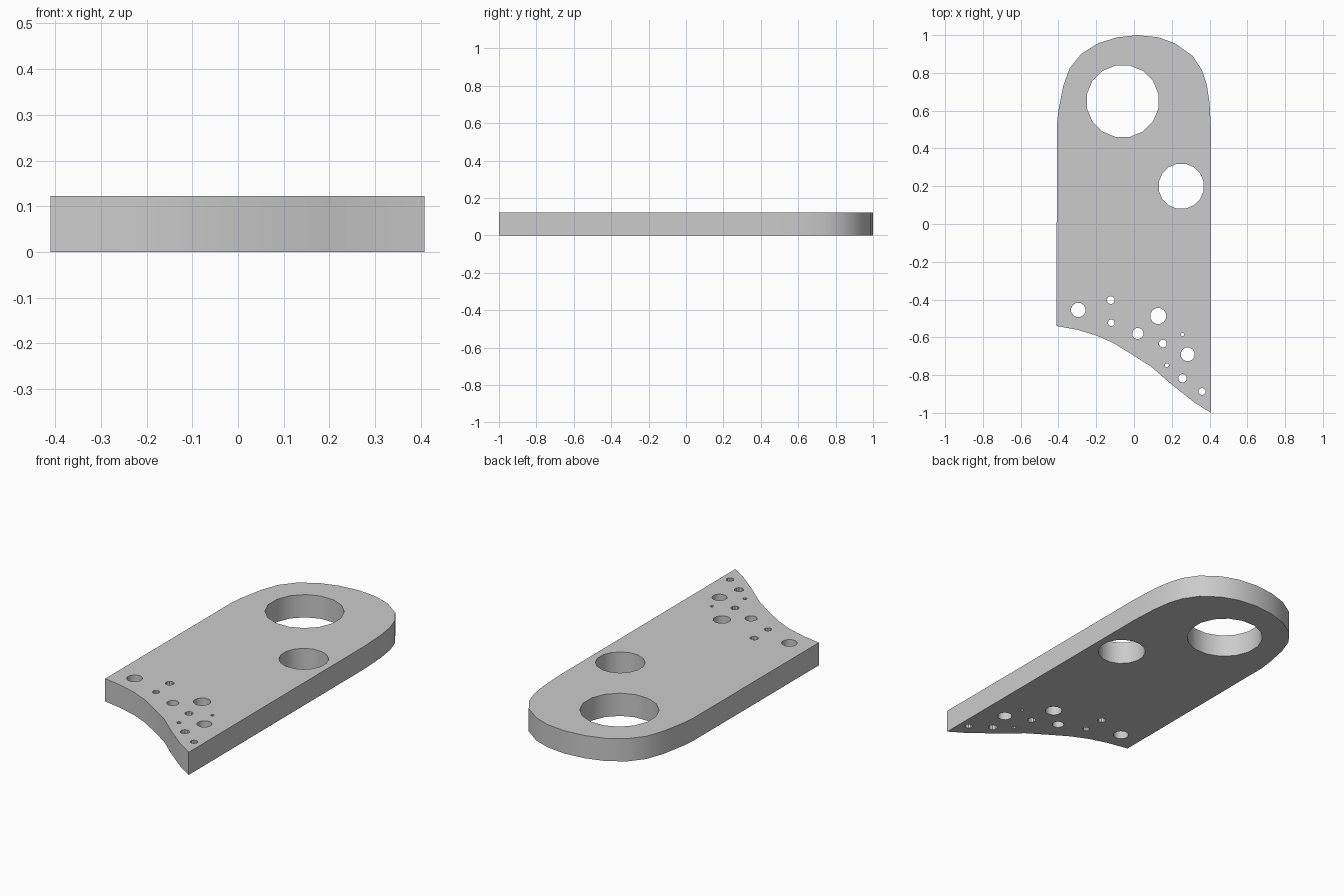
import bpy, bmesh
from math import sin, cos, tau, radians

if "Cube" in bpy.data.objects:
    bpy.data.objects.remove(bpy.data.objects["Cube"])

HEIGHT = 0.122

# Plate outline: slanted wavy foot, straight sides, rounded head
outline = [(-0.41, -0.54), (-0.30, -0.56), (-0.20, -0.59), (-0.11, -0.63), (-0.02, -0.685),
           (0.09, -0.755), (0.20, -0.85), (0.32, -0.945), (0.408, -1.0),
           (0.408, 0.49), (0.40, 0.64), (0.385, 0.74), (0.36, 0.815), (0.31, 0.89),
           (0.22, 0.955), (0.13, 0.988), (0.02, 1.0), (-0.09, 0.988), (-0.19, 0.957),
           (-0.28, 0.90), (-0.34, 0.825), (-0.375, 0.73), (-0.40, 0.60), (-0.408, 0.53)]

# Through holes: x, y, radius, sides
holes = [(-0.06, 0.65, 0.193, 16), (0.25, 0.20, 0.121, 16),
         (-0.295, -0.455, 0.039, 12), (-0.123, -0.403, 0.021, 10), (-0.12, -0.523, 0.018, 10),
         (0.02, -0.58, 0.03, 12), (0.128, -0.487, 0.043, 12), (0.153, -0.633, 0.021, 10),
         (0.257, -0.585, 0.009, 8), (0.284, -0.69, 0.037, 12), (0.174, -0.748, 0.011, 8),
         (0.257, -0.817, 0.023, 10), (0.36, -0.887, 0.019, 10)]


def add_loop(curve, pts):
    spline = curve.splines.new('POLY')
    spline.points.add(len(pts) - 1)
    for p, (x, y) in zip(spline.points, pts):
        p.co = (x, y, 0, 1)
    spline.use_cyclic_u = True


# Filled, extruded profile with the holes as inner loops
curve = bpy.data.curves.new('plate_profile', 'CURVE')
curve.dimensions = '2D'
curve.fill_mode = 'BOTH'
curve.extrude = HEIGHT / 2
add_loop(curve, outline)
for x, y, r, n in holes:
    add_loop(curve, [(x + r * cos(tau * (i + .5) / n), y + r * sin(tau * (i + .5) / n)) for i in range(n)])

plate = bpy.data.objects.new('drilled_plate', curve)
bpy.context.collection.objects.link(plate)
bpy.context.view_layer.objects.active = plate
plate.select_set(True)
bpy.ops.object.convert(target='MESH')
plate = bpy.context.object
plate.name = 'drilled_plate'

# Weld caps to walls and rest the plate on the floor
bm = bmesh.new()
bm.from_mesh(plate.data)
bmesh.ops.remove_doubles(bm, verts=bm.verts, dist=0.0005)
bmesh.ops.translate(bm, verts=bm.verts, vec=(0, 0, HEIGHT / 2))
bmesh.ops.recalc_face_normals(bm, faces=bm.faces)
bmesh.ops.dissolve_limit(bm, angle_limit=radians(0.5), verts=bm.verts, edges=bm.edges)
bm.to_mesh(plate.data)
bm.free()
bpy.ops.object.shade_smooth_by_angle(angle=radians(35))
